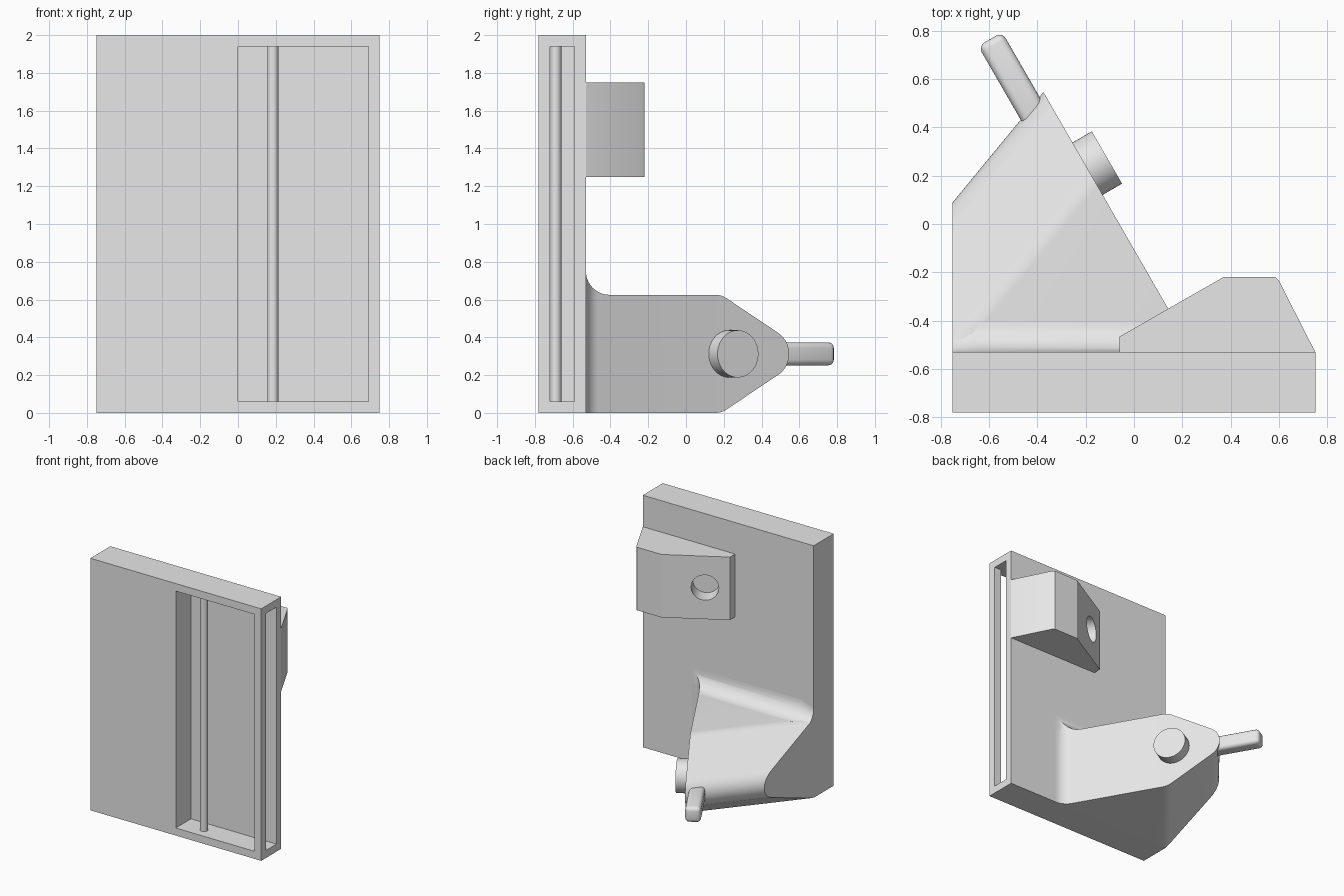
import bpy, bmesh, math
from mathutils import Vector, Matrix

if "Cube" in bpy.data.objects:
    bpy.data.objects.remove(bpy.data.objects["Cube"])

grey = bpy.data.materials.new("plain grey")
grey.diffuse_color = (0.8, 0.8, 0.8, 1)
grey.use_nodes = True
grey.node_tree.nodes["Principled BSDF"].inputs["Base Color"].default_value = grey.diffuse_color


def finish(name, bm):
    bmesh.ops.recalc_face_normals(bm, faces=bm.faces)
    me = bpy.data.meshes.new(name)
    bm.to_mesh(me)
    bm.free()
    ob = bpy.data.objects.new(name, me)
    bpy.context.collection.objects.link(ob)
    me.materials.append(grey)
    return ob


def loft(name, sections):
    """Skin matching closed sections and cap both ends."""
    bm = bmesh.new()
    rings = [[bm.verts.new(p) for p in s] for s in sections]
    for a, b in zip(rings, rings[1:]):
        for i in range(len(a)):
            j = (i + 1) % len(a)
            bm.faces.new((a[i], a[j], b[j], b[i]))
    bm.faces.new(rings[0])
    bm.faces.new(rings[-1])
    return finish(name, bm)


def prism(name, plan, z0, z1):
    return loft(name, [[(x, y, z) for x, y in plan] for z in (z0, z1)])


def cylinder(name, a, b, r, n=48):
    a, b = Vector(a), Vector(b)
    bm = bmesh.new()
    rot = (b - a).to_track_quat('Z', 'Y').to_matrix().to_4x4()
    bmesh.ops.create_cone(bm, cap_ends=True, segments=n, radius1=r, radius2=r,
                          depth=(b - a).length, matrix=Matrix.Translation((a + b) / 2) @ rot)
    return finish(name, bm)


def activate(ob):
    bpy.ops.object.select_all(action='DESELECT')
    ob.select_set(True)
    bpy.context.view_layer.objects.active = ob


def boolean(ob, cutter, op):
    m = ob.modifiers.new("cut", 'BOOLEAN')
    m.object, m.operation, m.solver = cutter, op, 'EXACT'
    activate(ob)
    bpy.ops.object.modifier_apply(modifier=m.name)
    bpy.data.objects.remove(cutter)


def smooth(ob, angle=25):
    activate(ob)
    bpy.ops.object.shade_smooth_by_angle(angle=math.radians(angle))


def arc(cx, cy, r, a0, a1, n):
    angles = [math.radians(a0 + (a1 - a0) * i / n) for i in range(n + 1)]
    return [(cx + r * math.cos(a), cy + r * math.sin(a)) for a in angles]


BACK = -0.53   # rear face of the plate
MID = 0.3125   # mid height of the arm

# Plate with a pocket open to the front and to the right side
plate = prism("plate", [(-.75, -.78), (.75, -.78), (.75, BACK), (-.75, BACK)], 0, 2)
pocket = prism("pocket_cutter", [(0, -.9), (.69, -.9), (.69, -.72), (.9, -.72),
                                 (.9, -.59), (0, -.59)], .06, 1.94)
boolean(plate, pocket, 'DIFFERENCE')

# Rod standing in the pocket
smooth(cylinder("pocket_rod", (.185, -.69, .06), (.185, -.69, 1.94), .03, 32))

# Upper block with a blind round socket in its sloped face
block = prism("socket_block", [(-.06, BACK), (.75, BACK), (.6, -.235), (.585, -.22),
                               (.37, -.22), (-.06, -.466)], 1.25, 1.75)
hole = Vector((.097, -.376, 1.5))
normal = Vector((-.5, .866, 0))
boolean(block, cylinder("socket_cutter", hole - normal * .13, hole + normal * .1, .1),
        'DIFFERENCE')
smooth(block)


# Arm outline from above, with a fillet where the angled face meets the plate
def arm_plan():
    pts = [(-.75, BACK), (-.75, 1.0), (-.636, 1.0)]
    pts += arc(.317, BACK + .125, .125, 210, 270, 10)
    return prism("arm_plan_cutter", pts, -.5, 1.5)


# Arm: tapered round-nosed profile swept along the slanted tip edge
half = arc(.215, .1925, .12, 90, 58.2, 6) + arc(.506, 0, .13, 58.2, 0, 10)
profile = [(-.8, .3125)] + half + [(u, -z) for u, z in half[-2::-1]] + [(-.8, -.3125)]
along, across = Vector((.636, .772, 0)), Vector((-.772, .636, 0))
arm = loft("arm", [[along * s + across * u + Vector((0, 0, MID + z)) for u, z in profile]
                   for s in (-1.4, .7)])
boolean(arm, arm_plan(), 'INTERSECT')
smooth(arm)


# Concave fillet on top of the arm, following the taper at the left end
def fillet_section(x, slope, z0):
    t = .125 * math.tan(math.radians(90 - slope) / 2)
    pts = arc(BACK + .125, z0 + t, .125, 180, 270 - slope, 10)
    pts += [(pts[-1][0], z0 - .15), (BACK - .02, z0 - .15), (BACK - .02, z0 + t)]
    return [(x, y, z) for y, z in pts]


fillet = loft("arm_fillet", [fillet_section(-.76, 21, .618), fillet_section(-.64, 0, .625),
                             fillet_section(.4, 0, .625)])
boolean(fillet, arm_plan(), 'INTERSECT')
smooth(fillet)

# Round pin on the angled face
cap = Vector((-.112, .275, MID))
smooth(cylinder("arm_pin", cap - Vector((.866, .5, 0)) * .13, cap, .125))

# Rounded square handle at the arm tip
bm = bmesh.new()
bmesh.ops.create_cube(bm, size=1, matrix=Matrix.Translation((-.445, .505, MID))
                      @ Matrix.Rotation(math.radians(120), 4, 'Z')
                      @ Matrix.Translation((.075, 0, 0)) @ Matrix.Diagonal((.45, .115, .122, 1)))
bmesh.ops.bevel(bm, geom=bm.edges[:], offset=.03, segments=4, profile=.5, affect='EDGES')
smooth(finish("tip_handle", bm), 40)
